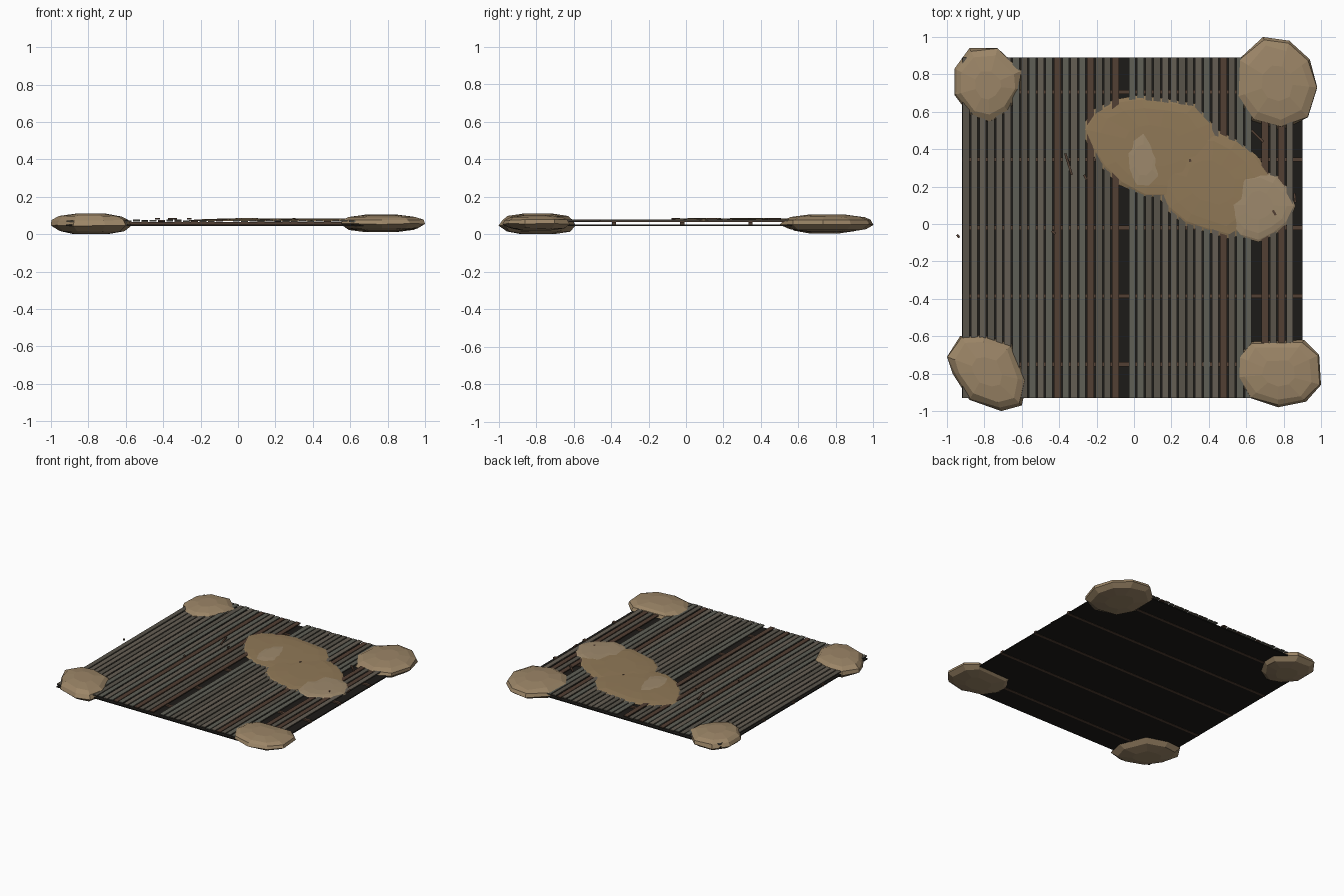
import bpy, bmesh, math, random
from mathutils import Matrix

if "Cube" in bpy.data.objects:
    bpy.data.objects.remove(bpy.data.objects["Cube"])

random.seed(4)


def material(name, r, g, b):
    m = bpy.data.materials.new(name)
    m.diffuse_color = (r, g, b, 1)
    m.use_nodes = True
    m.node_tree.nodes["Principled BSDF"].inputs["Base Color"].default_value = m.diffuse_color
    return m


SAND = material("sand", .28, .19, .095)
PALE_SAND = material("pale_sand", .34, .25, .15)
ROCK = material("rock", .33, .235, .135)
BLACK = material("black_iron", .012, .011, .009)
RUST = material("rust", .085, .05, .033)
GREYS = [material("weathered_1", .10, .088, .068),
         material("weathered_2", .13, .112, .087),
         material("weathered_3", .115, .115, .093)]


def finish(bm, name, mat):
    bmesh.ops.recalc_face_normals(bm, faces=bm.faces)
    mesh = bpy.data.meshes.new(name)
    bm.to_mesh(mesh)
    bm.free()
    mesh.materials.append(mat)
    ob = bpy.data.objects.new(name, mesh)
    bpy.context.collection.objects.link(ob)
    return ob


def box(name, centre, size, mat, yaw=0, pitch=0):
    bm = bmesh.new()
    bmesh.ops.create_cube(bm, size=1)
    m = (Matrix.Translation(centre) @ Matrix.Rotation(yaw, 4, 'Z')
         @ Matrix.Rotation(pitch, 4, 'X') @ Matrix.Diagonal((*size, 1)))
    bm.transform(m)
    return finish(bm, name, mat)


def blob(name, outline, profile, mat, jitter=0.0):
    """Stack scaled copies of an outline at the profile's (scale, z) levels."""
    n = len(outline)
    cx = sum(p[0] for p in outline) / n
    cy = sum(p[1] for p in outline) / n
    bm = bmesh.new()
    rings = []
    for s, z in profile:
        ring = []
        for x, y in outline:
            k = s if s == 1 else s * (1 + random.uniform(-jitter, jitter))
            dz = 0 if s < .5 else random.uniform(-jitter, jitter) * .05
            ring.append(bm.verts.new((cx + (x - cx) * k, cy + (y - cy) * k, z + dz)))
        rings.append(ring)
    for a, b in zip(rings, rings[1:]):
        for i in range(n):
            j = (i + 1) % n
            bm.faces.new((a[i], a[j], b[j], b[i]))
    bm.faces.new(rings[0])
    bm.faces.new(rings[-1])
    return finish(bm, name, mat)


def ellipse(cx, cy, rx, ry, angle, n=16, rough=.06):
    pts = []
    for i in range(n):
        t = 2 * math.pi * i / n
        k = 1 + random.uniform(-rough, rough)
        x, y = rx * k * math.cos(t), ry * k * math.sin(t)
        c, s = math.cos(angle), math.sin(angle)
        pts.append((cx + x * c - y * s, cy + x * s + y * c))
    return pts


# black backing plate and cross bars
X0, X1, Y0, Y1 = -.92, .90, -.93, .89
MX, MY = (X0 + X1) / 2, (Y0 + Y1) / 2
box("backing_plate", (MX, MY, .049), (X1 - X0, Y1 - Y0, .008), BLACK)
for i, y in enumerate((-.75, -.385, -.02, .345, .705)):
    box(f"cross_bar_{i}", (MX, y, .054), (X1 - X0, .022, .021), RUST)

# slats running front to back, some rusty, three missing
COUNT = 41
PITCH = (X1 - X0) / COUNT
for i in range(COUNT):
    if i in (19, 35, 40):
        continue
    mat = RUST if i in (11, 15, 18, 31, 36, 38) else random.choice(GREYS)
    z = .0715 + random.uniform(-.002, .002)
    box(f"slat_{i}", (X0 + PITCH * (i + .5), MY, z), (.036, Y1 - Y0, .008),
        mat, pitch=random.uniform(-.001, .002))

# corner rocks
ROCKS = {
    "rock_back_left": ([(-.88, .94), (-.73, .94), (-.6, .82), (-.6, .72), (-.67, .6),
                        (-.77, .54), (-.87, .57), (-.96, .69), (-.96, .83)], .005, .105),
    "rock_back_right": ([(.69, 1), (.83, .98), (.94, .88), (.98, .73), (.93, .57),
                         (.79, .5), (.63, .55), (.55, .68), (.56, .88)], .012, .105),
    "rock_front_right": ([(.62, -.63), (.91, -.62), (.99, -.7), (1, -.86), (.92, -.95),
                          (.77, -.98), (.62, -.93), (.55, -.82), (.56, -.71)], .02, .102),
    "rock_front_left": ([(-.93, -.6), (-.81, -.59), (-.65, -.64), (-.57, -.84), (-.6, -.97),
                         (-.71, -1), (-.88, -.94), (-.97, -.8), (-1, -.71)], 0, .11),
}
for name, (outline, lo, hi) in ROCKS.items():
    h = hi - lo
    blob(name, outline, [(.42, lo), (.82, lo + .14 * h), (1, lo + .42 * h),
                         (.95, lo + .68 * h), (.78, lo + .87 * h), (.38, hi)], ROCK, .05)

# drifted sand patches whose thin edges break up against the slats
DRIFT = [(1, .070), (.93, .0765), (.75, .0815), (.4, .0845)]
blob("sand_drift_large", ellipse(.12, .42, .39, .27, -.22), DRIFT, SAND, .03)
blob("sand_drift_middle", ellipse(.41, .22, .34, .27, -.55), DRIFT, SAND, .03)
blob("sand_drift_small", ellipse(.67, .10, .19, .19, .5, 12),
     [(s, z + .001) for s, z in DRIFT], PALE_SAND, .03)
blob("sand_crest", ellipse(.05, .34, .09, .14, .1, 9),
     [(1, .083), (.6, .0865)], PALE_SAND, .03)

# loose splinters
for i, (x, y, yaw, length) in enumerate(((-.94, -.065, .6, .02), (-.43, -.045, .9, .025),
                                         (-.35, .32, .3, .12), (-.26, .25, .5, .03),
                                         (.66, .47, .8, .09), (.30, .34, .2, .015),
                                         (.75, .06, .5, .03), (.86, .14, .1, .05))):
    box(f"splinter_{i}", (x, y, .082), (.012, length, .008), RUST, yaw)
